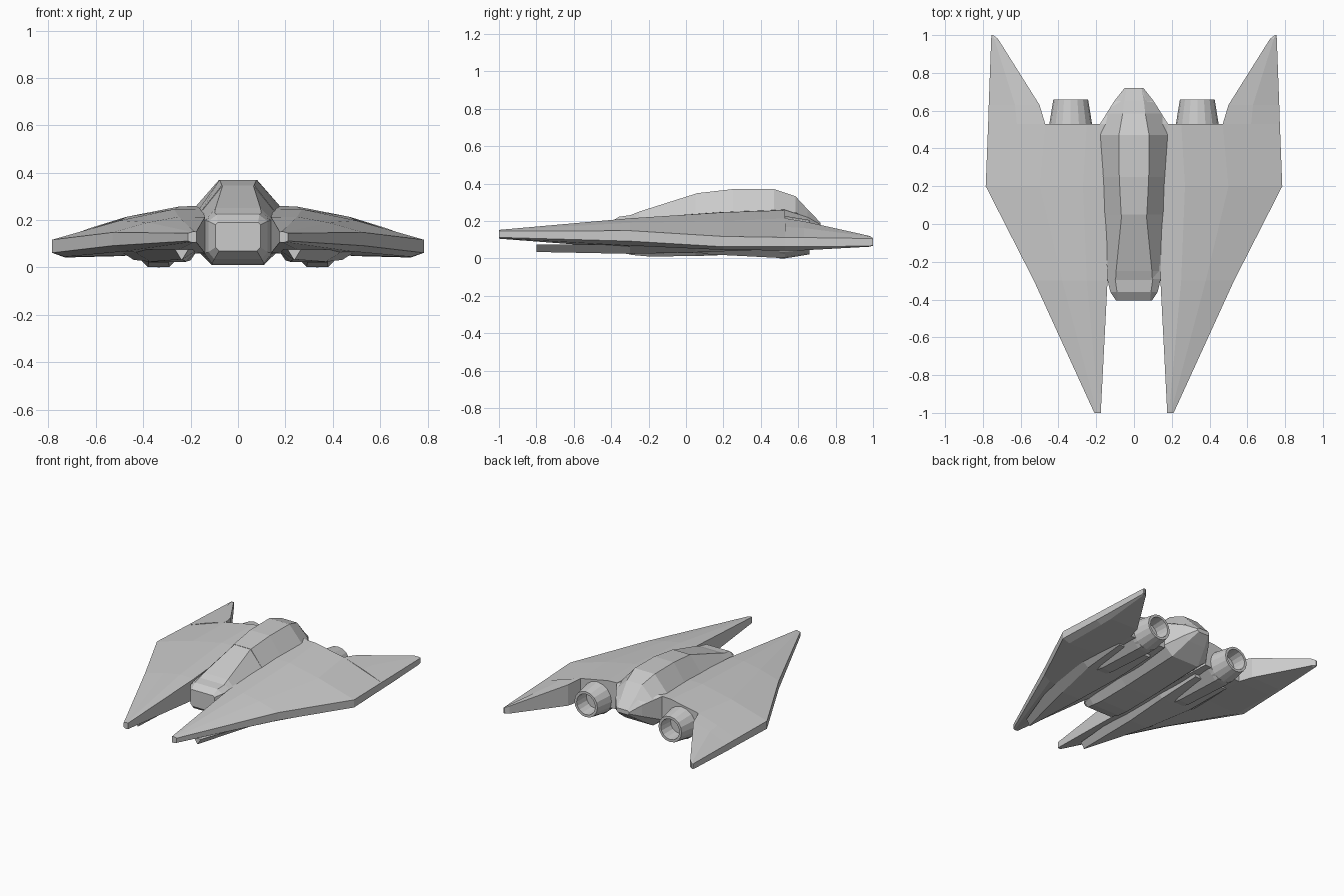
import bpy, bmesh, math


def finish(name, bm, mirror=False):
    bmesh.ops.remove_doubles(bm, verts=bm.verts, dist=0.0005)
    bmesh.ops.recalc_face_normals(bm, faces=bm.faces)
    me = bpy.data.meshes.new(name)
    bm.to_mesh(me)
    bm.free()
    ob = bpy.data.objects.new(name, me)
    bpy.context.collection.objects.link(ob)
    if mirror:
        ob.modifiers.new("mirror", 'MIRROR')
    return ob


def loft(name, sections, mirror=False):
    """Skin a list of (y, [(x, z), ...]) sections and cap both ends."""
    bm = bmesh.new()
    rings = [[bm.verts.new((x, y, z)) for x, z in pts] for y, pts in sections]
    n = len(rings[0])
    for a, b in zip(rings, rings[1:]):
        for i in range(n):
            j = (i + 1) % n
            bm.faces.new((a[i], a[j], b[j], b[i]))
    bm.faces.new(rings[0])
    bm.faces.new(rings[-1][::-1])
    return finish(name, bm, mirror)


def sym(y, *half):
    """Symmetric section from its right half, listed top to bottom."""
    return y, list(half) + [(-x, z) for x, z in reversed(half)]


# Central hull: blunt nose, flat belly, tapered tail
loft("fuselage", [
    sym(-.405, (.085, .19), (.095, .18), (.095, .085), (.08, .07)),
    sym(-.36, (.09, .222), (.125, .195), (.125, .065), (.10, .035)),
    sym(-.29, (.10, .232), (.142, .20), (.142, .06), (.11, .018)),
    sym(-.20, (.10, .235), (.145, .21), (.148, .06), (.11, .01)),
    sym(.05, (.09, .25), (.155, .235), (.16, .06), (.11, .012)),
    sym(.53, (.10, .27), (.18, .258), (.18, .09), (.11, .03)),
    sym(.65, (.065, .25), (.105, .22), (.105, .14), (.07, .11)),
    sym(.72, (.04, .19), (.05, .18), (.05, .17), (.04, .16))])

# Raised canopy glass
loft("canopy", [
    sym(-.31, (.098, .226), (.138, .20)),
    sym(-.25, (.095, .25), (.14, .205)),
    sym(.05, (.065, .345), (.155, .235))])

# Spine behind the canopy, faceted down to the tail
loft("spine", [
    sym(.05, (.068, .347), (.156, .235)),
    sym(.25, (.078, .37), (.166, .245)),
    sym(.47, (.08, .37), (.178, .258)),
    sym(.585, (.06, .332), (.145, .245)),
    sym(.65, (.052, .262), (.105, .215)),
    sym(.72, (.04, .19), (.05, .175))])

# Main wings with long forward prongs
loft("wing", [
    (-1.0, [(.176, .15), (.185, .152), (.195, .15), (.21, .145),
            (.21, .112), (.20, .107), (.19, .105), (.176, .107)]),
    (-.30, [(.14, .212), (.25, .214), (.38, .19), (.53, .148),
            (.53, .092), (.48, .068), (.30, .052), (.14, .062)]),
    (.20, [(.15, .248), (.27, .246), (.50, .198), (.785, .117),
           (.785, .062), (.73, .045), (.47, .058), (.15, .06)]),
    (.53, [(.178, .26), (.25, .257), (.47, .214), (.772, .112),
           (.772, .062), (.73, .042), (.47, .05), (.178, .07)])], True)

# Swept rear wing tips
loft("wing_tip", [
    (.53, [(.47, .214), (.62, .168), (.772, .112), (.772, .062), (.73, .042), (.47, .05)]),
    (.63, [(.50, .198), (.63, .162), (.769, .111), (.769, .062), (.73, .043), (.50, .048)]),
    (.98, [(.72, .12), (.74, .117), (.756, .106), (.756, .066), (.745, .062), (.72, .066)]),
    (1.0, [(.745, .108), (.75, .107), (.755, .104), (.755, .07), (.75, .067), (.745, .07)])], True)

# Keel plates under the wings, starting as a small triangle
loft("under_keel", [
    (-.80, [(.21, .075), (.265, .075), (.24, .034), (.235, .034)]),
    (-.30, [(.17, .075), (.45, .075), (.37, .024), (.22, .024)]),
    (.05, [(.17, .075), (.50, .07), (.44, .032), (.20, .03)]),
    (.40, [(.19, .08), (.48, .07), (.46, .045), (.20, .045)])], True)

# Engine nacelles buried in the wing
EX, EZ = .335, .113


def ring(r, squash=1.0):
    return [(EX + r * math.cos(math.pi / 8 * (2 * i + 1)),
             EZ + squash * r * math.sin(math.pi / 8 * (2 * i + 1))) for i in range(8)]


loft("nacelle", [(-.02, ring(.095, .75)), (.12, ring(.11, .9)),
                 (.50, ring(.12)), (.53, ring(.118))], True)

# Hollow exhaust nozzles, lathed around the engine axis
bm = bmesh.new()
N = 16
rings = []
for r, y in [(.113, .50), (.113, .53), (.092, .66), (.074, .66), (.066, .56)]:
    rings.append([bm.verts.new((EX + r * math.cos(math.tau * i / N), y,
                                EZ + r * math.sin(math.tau * i / N))) for i in range(N)])
for a, b in zip(rings, rings[1:]):
    for i in range(N):
        j = (i + 1) % N
        bm.faces.new((a[i], a[j], b[j], b[i]))
bm.faces.new(rings[0])
bm.faces.new(rings[-1])
finish("engine_nozzle", bm, True)
